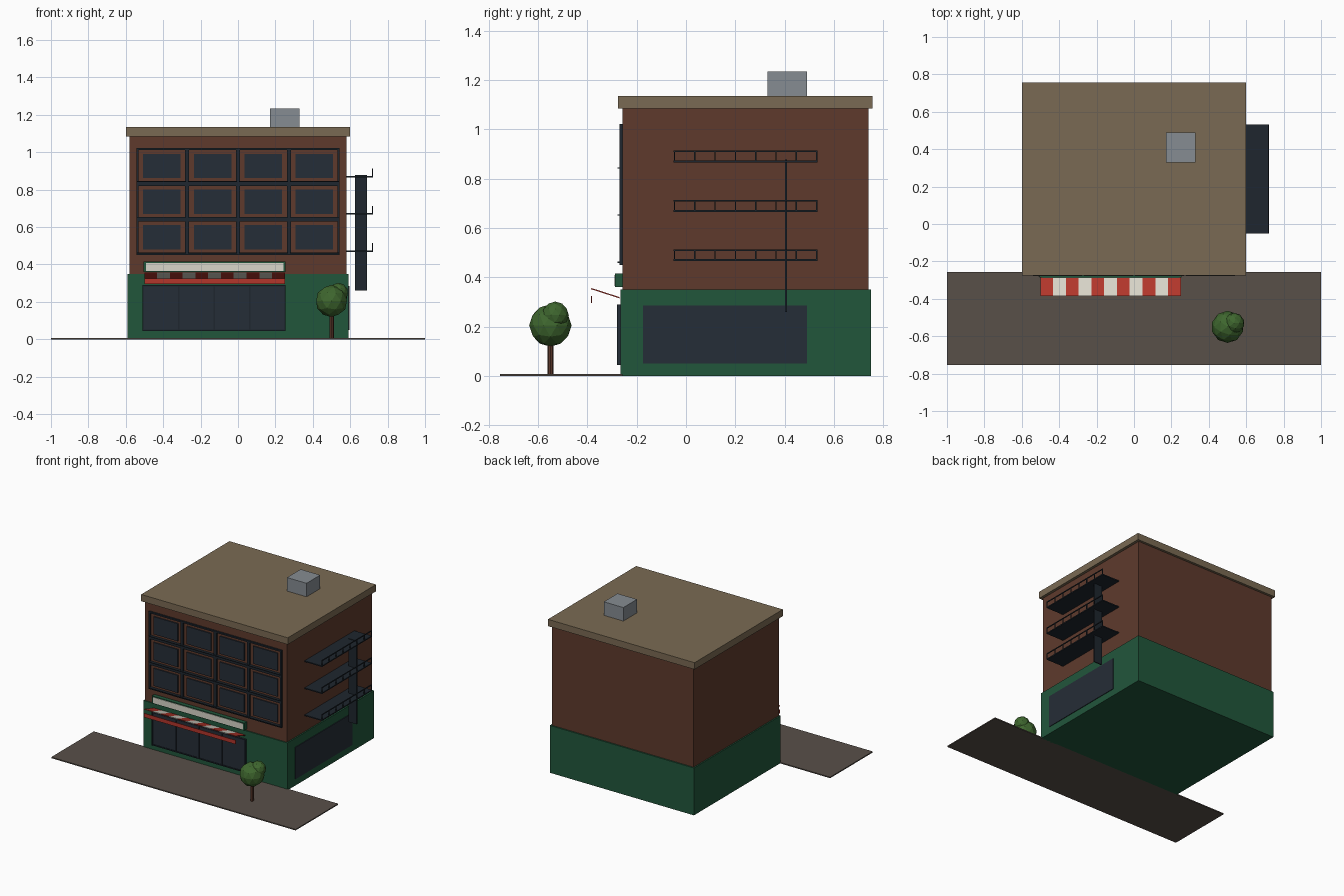
import bpy
import math
from mathutils import Vector

cube = bpy.data.objects.get("Cube")
if cube:
    bpy.data.objects.remove(cube, do_unlink=True)


def material(name, rgb):
    lin = [((c / 255 + 0.055) / 1.055) ** 2.4 for c in rgb] + [1.0]
    m = bpy.data.materials.new(name)
    m.use_nodes = True
    m.diffuse_color = lin
    bsdf = m.node_tree.nodes["Principled BSDF"]
    bsdf.inputs["Base Color"].default_value = lin
    bsdf.inputs["Roughness"].default_value = 0.9
    return m


BRICK = material("brick_brown", (94, 58, 44))
GREEN = material("shop_green", (33, 86, 59))
ROOF = material("roof_tan", (122, 106, 83))
GLASS = material("dark_glass", (37, 45, 55))
METAL = material("dark_metal", (30, 38, 46))
PAVING = material("paving_grey", (89, 80, 73))
STEEL = material("vent_grey", (134, 140, 146))
LEAF = material("leaf_green", (62, 102, 46))
CREAM = material("cream", (217, 214, 202))
RED = material("awning_red", (180, 54, 43))


def box(name, mat, x, y, z, tilt=0.0):
    """Box spanning the given (min, max) ranges, optionally tilted about x."""
    lo, hi = Vector((x[0], y[0], z[0])), Vector((x[1], y[1], z[1]))
    bpy.ops.mesh.primitive_cube_add(size=1, location=(lo + hi) / 2)
    ob = bpy.context.object
    ob.name = name
    for v in ob.data.vertices:
        v.co = v.co * (hi - lo)
    ob.rotation_euler.x = tilt
    ob.data.materials.append(mat)
    return ob


def around(c, size):
    return (c - size / 2, c + size / 2)


# Ground and main masses
box("sidewalk", PAVING, (-1, 1), (-0.755, -0.257), (0, 0.008))
box("ground_floor", GREEN, (-0.59, 0.59), (-0.265, 0.75), (0, 0.35))
box("upper_floors", BRICK, (-0.58, 0.58), (-0.257, 0.74), (0.34, 1.09))
box("roof_slab", ROOF, (-0.6, 0.6), (-0.275, 0.757), (1.085, 1.135))
box("roof_vent", STEEL, around(0.25, 0.16), around(0.41, 0.16), (1.135, 1.235))

# Upper windows: pane, four frame bars and a sill for each
W, H, BAR = 0.272, 0.191, 0.011
for row in range(3):
    for col in range(4):
        cx, cz = (col - 1.5) * W, 0.545 + row * H
        tag = f"_{row}_{col}"
        box("window_pane" + tag, GLASS, around(cx, 0.2), (-0.265, -0.25), around(cz, 0.13))
        for s in (-1, 1):
            box("window_side_bar" + tag, METAL, around(cx + s * (W - BAR) / 2, BAR),
                (-0.269, -0.25), around(cz, H))
            box("window_cross_bar" + tag, METAL, around(cx, W),
                (-0.269, -0.25), around(cz + s * (H - BAR) / 2, BAR))
        box("window_sill" + tag, METAL, around(cx, W - 0.01),
            (-0.278, -0.25), around(cz - H / 2 + 0.012, 0.005))

# Shop front glazing with mullions, and the side display window
SX0, SX1 = -0.51, 0.255
box("shop_window", GLASS, (SX0, SX1), (-0.275, -0.26), (0.045, 0.29))
for i in range(5):
    x = SX0 + 0.004 + i * (SX1 - SX0 - 0.008) / 4
    box(f"shop_mullion_{i}", METAL, around(x, 0.008), (-0.28, -0.26), (0.045, 0.29))
for z in (0.049, 0.286):
    box("shop_rail", METAL, (SX0, SX1), (-0.279, -0.26), around(z, 0.008))
box("side_window", GLASS, (0.58, 0.595), (-0.175, 0.49), (0.05, 0.285))

# Sign board with a plain cream face
AX0, AX1 = -0.5, 0.25
box("sign_board", GREEN, (AX0 - 0.005, AX1 + 0.003), (-0.287, -0.25), (0.36, 0.415))
box("sign_face", CREAM, (AX0 + 0.007, AX1 - 0.007), (-0.29, -0.28), (0.366, 0.409))

# Striped awning, rising outwards, with a red valance at its edge
STRIPES = 11
step = (AX1 - AX0) / STRIPES
tilt = -math.atan2(0.037, 0.115)
for i in range(STRIPES):
    x = AX0 + i * step
    box(f"awning_stripe_{i}", CREAM if i % 2 else RED, (x, x + step),
        around(-0.327, 0.121), around(0.336, 0.005), tilt)
box("awning_valance", RED, (AX0, AX1), (-0.386, -0.381), (0.296, 0.325))

# Fire escape: platforms with railings, and one tall ladder panel
Y0, Y1 = -0.05, 0.533
for z in (0.47, 0.67, 0.87):
    box("escape_platform", METAL, (0.575, 0.722), (Y0, Y1), around(z, 0.008))
    box("escape_handrail", METAL, around(0.72, 0.006), (Y0, Y1), around(z + 0.041, 0.006))
    for i in range(8):
        y = Y0 + 0.003 + i * (Y1 - Y0 - 0.006) / 7
        box("escape_post", METAL, around(0.72, 0.005), around(y, 0.005), (z, z + 0.041))
box("escape_ladder", METAL, (0.625, 0.69), around(0.406, 0.008), (0.26, 0.878))

# Street tree with two faceted leaf clumps
bpy.ops.mesh.primitive_cylinder_add(vertices=8, radius=0.012, depth=0.14,
                                    location=(0.5, -0.55, 0.075))
trunk = bpy.context.object
trunk.name = "tree_trunk"
trunk.data.materials.append(BRICK)
for name, r, loc in (("tree_crown", 0.086, (0.5, -0.55, 0.205)),
                     ("tree_upper_clump", 0.055, (0.535, -0.53, 0.247))):
    bpy.ops.mesh.primitive_ico_sphere_add(subdivisions=2, radius=r, location=loc)
    clump = bpy.context.object
    clump.name = name
    clump.data.materials.append(LEAF)
